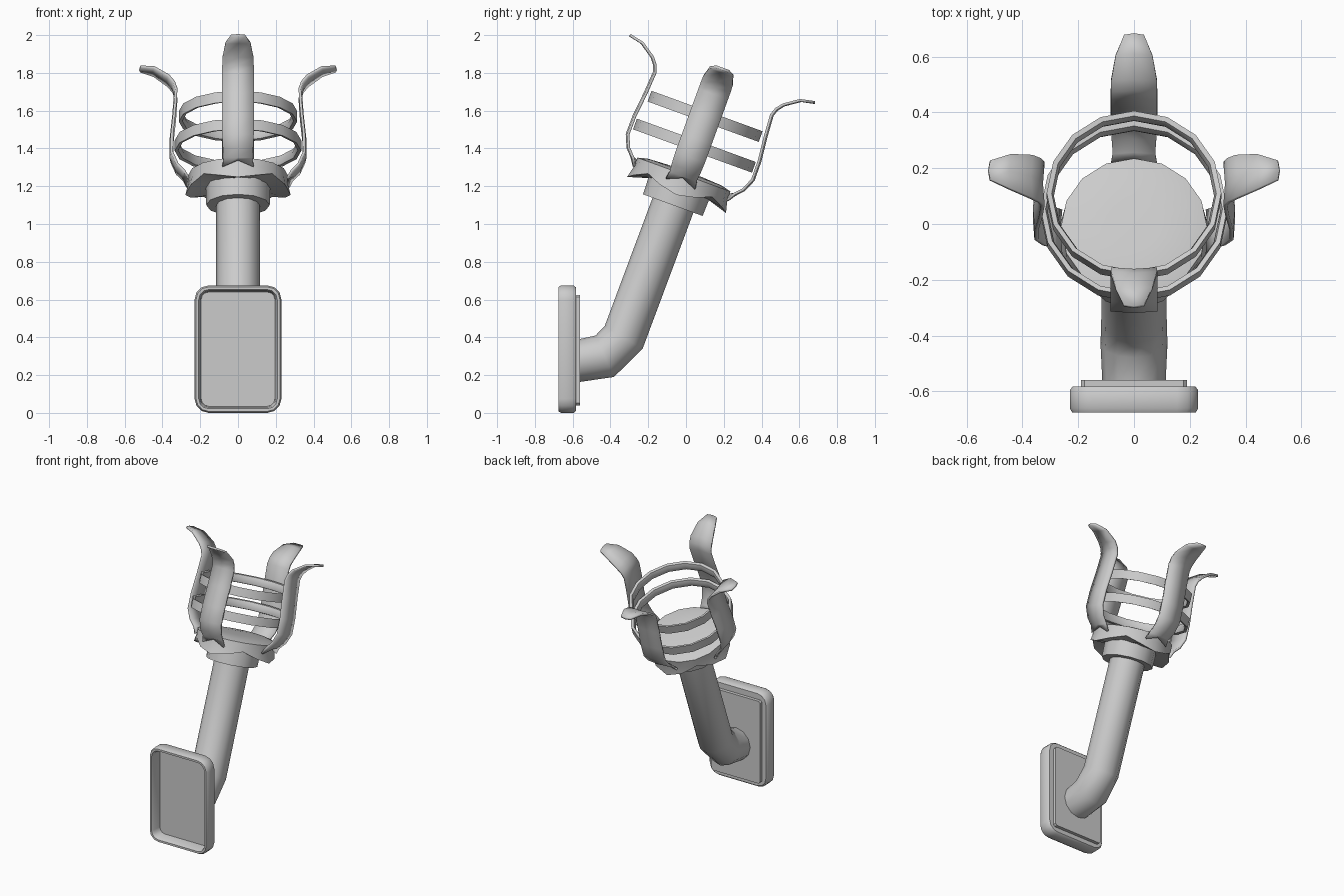
import bpy, bmesh
from math import sin, cos, pi, radians
from mathutils import Matrix, Vector

cube = bpy.data.objects.get("Cube")
if cube:
    bpy.data.objects.remove(cube)

GREY = (0.6, 0.6, 0.6, 1)
metal = bpy.data.materials.new("grey_metal")
metal.use_nodes = True
metal.diffuse_color = GREY
metal.node_tree.nodes["Principled BSDF"].inputs["Base Color"].default_value = GREY

# Tilted frame of the torch head: origin at the collar's underside
HEAD = Matrix.Translation((0, -0.07, 1.10)) @ Matrix.Rotation(radians(-20), 4, "X")


def finish(name, bm, matrix=Matrix(), angle=40):
    bmesh.ops.recalc_face_normals(bm, faces=bm.faces)
    mesh = bpy.data.meshes.new(name)
    bm.to_mesh(mesh)
    bm.free()
    mesh.transform(matrix)
    mesh.materials.append(metal)
    mesh.shade_smooth()
    mesh.set_sharp_from_angle(angle=radians(angle))
    obj = bpy.data.objects.new(name, mesh)
    bpy.context.collection.objects.link(obj)
    return obj


def loft(name, loops, matrix=Matrix(), caps=True, ring=False, angle=40):
    """Skin closed loops of equal length; cap the ends or close into a ring."""
    bm = bmesh.new()
    rows = [[bm.verts.new(p) for p in loop] for loop in loops]
    n = len(rows[0])
    pairs = list(zip(rows, rows[1:])) + ([(rows[-1], rows[0])] if ring else [])
    for a, b in pairs:
        for i in range(n):
            j = (i + 1) % n
            bm.faces.new((a[i], a[j], b[j], b[i]))
    if caps and not ring:
        bm.faces.new(rows[0])
        bm.faces.new(rows[-1])
    return finish(name, bm, matrix, angle)


def circle(r, z, sides=16):
    return [(r * cos(2 * pi * i / sides), r * sin(2 * pi * i / sides), z)
            for i in range(sides)]


def rounded_rect(inset, y, w=0.23, z0=0.0, z1=0.675, radius=0.075, steps=3):
    """Rounded rectangle in the XZ plane at depth y."""
    w, h, mid = w - inset, (z1 - z0) / 2 - inset, (z0 + z1) / 2
    r = max(radius - inset, 0.012)
    pts = []
    for q, (sx, sz) in enumerate(((1, 1), (-1, 1), (-1, -1), (1, -1))):
        for k in range(steps + 1):
            a = pi / 2 * (q + k / steps)
            pts.append((sx * (w - r) + r * cos(a), y, mid + sz * (h - r) + r * sin(a)))
    return pts


# Wall plate: shallow tray, open to the front
loft("wall_plate", [rounded_rect(i, y) for i, y in (
    (0.05, -0.583), (0.01, -0.583), (0, -0.595), (0, -0.66), (0.008, -0.675),
    (0.022, -0.675), (0.03, -0.66), (0.035, -0.60))])
loft("mount_pad", [rounded_rect(0, y, 0.19, 0.04, 0.625, 0.012, 1)
                   for y in (-0.59, -0.56)])

# Bent shaft: rings given by centre (y, z) and lean from vertical
shaft = []
for y, z, lean, r in ((-0.575, 0.275, 90, 0.113), (-0.43, 0.30, 66, 0.12),
                      (-0.33, 0.40, 31, 0.117), (-0.05, 1.15, 20, 0.115)):
    m = Matrix.Translation((0, y, z)) @ Matrix.Rotation(radians(-lean), 4, "X")
    shaft.append([m @ Vector(p) for p in circle(r, 0, 12)])
loft("shaft", shaft, angle=60)

# Collar under the bowl
loft("collar", [circle(0.168, 0, 12), circle(0.172, 0.13, 12)], HEAD)


# Bowl: scalloped lower rim with four points, gently domed lid
def scalloped_rim(sides=16):
    pts = []
    for i in range(sides):
        a = 2 * pi * i / sides
        t = abs(cos(2 * a)) ** 1.5
        r = 0.255 + 0.024 * t
        pts.append((r * cos(a), r * sin(a), 0.112 - 0.055 * t))
    return pts


loft("bowl", [circle(0.15, 0.10), scalloped_rim(), circle(0.262, 0.125),
              circle(0.262, 0.172), circle(0.21, 0.186), circle(0.1, 0.192)], HEAD)

# Cage hoops
for name, radius, height in (("lower_hoop", 0.335, 0.335), ("upper_hoop", 0.313, 0.50)):
    section = ((0, -0.03), (0, 0.03), (-0.018, 0.026), (-0.026, 0), (-0.018, -0.026))
    loft(name, [circle(radius + dr, height + dz) for dr, dz in section], HEAD, ring=True)

# Prongs: distance from axis, height, half width
PRONG = ((0.262, 0.122, 0.083), (0.285, 0.165, 0.076), (0.322, 0.205, 0.08),
         (0.350, 0.27, 0.083), (0.349, 0.373, 0.083), (0.335, 0.507, 0.083),
         (0.327, 0.627, 0.083), (0.340, 0.665, 0.083), (0.368, 0.70, 0.082),
         (0.444, 0.752, 0.066), (0.516, 0.767, 0.036))


def prong(name, turn):
    bm = bmesh.new()
    rows = []
    for k, (r, z, w) in enumerate(PRONG):
        notch = 0.035 if k == 0 else 0
        rows.append([bm.verts.new((x * w, -r - (0.006 if x == 0 else 0),
                                   z + (notch if x == 0 else 0))) for x in (-1, 0, 1)])
    for a, b in zip(rows, rows[1:]):
        for i in range(2):
            bm.faces.new((a[i], a[i + 1], b[i + 1], b[i]))
    obj = finish(name, bm, HEAD @ Matrix.Rotation(radians(turn), 4, "Z"), 50)
    solid = obj.modifiers.new("thickness", "SOLIDIFY")
    solid.thickness = 0.014
    solid.offset = 0


for label, turn in (("front", 0), ("left", 90), ("back", 180), ("right", 270)):
    prong(label + "_prong", turn)
